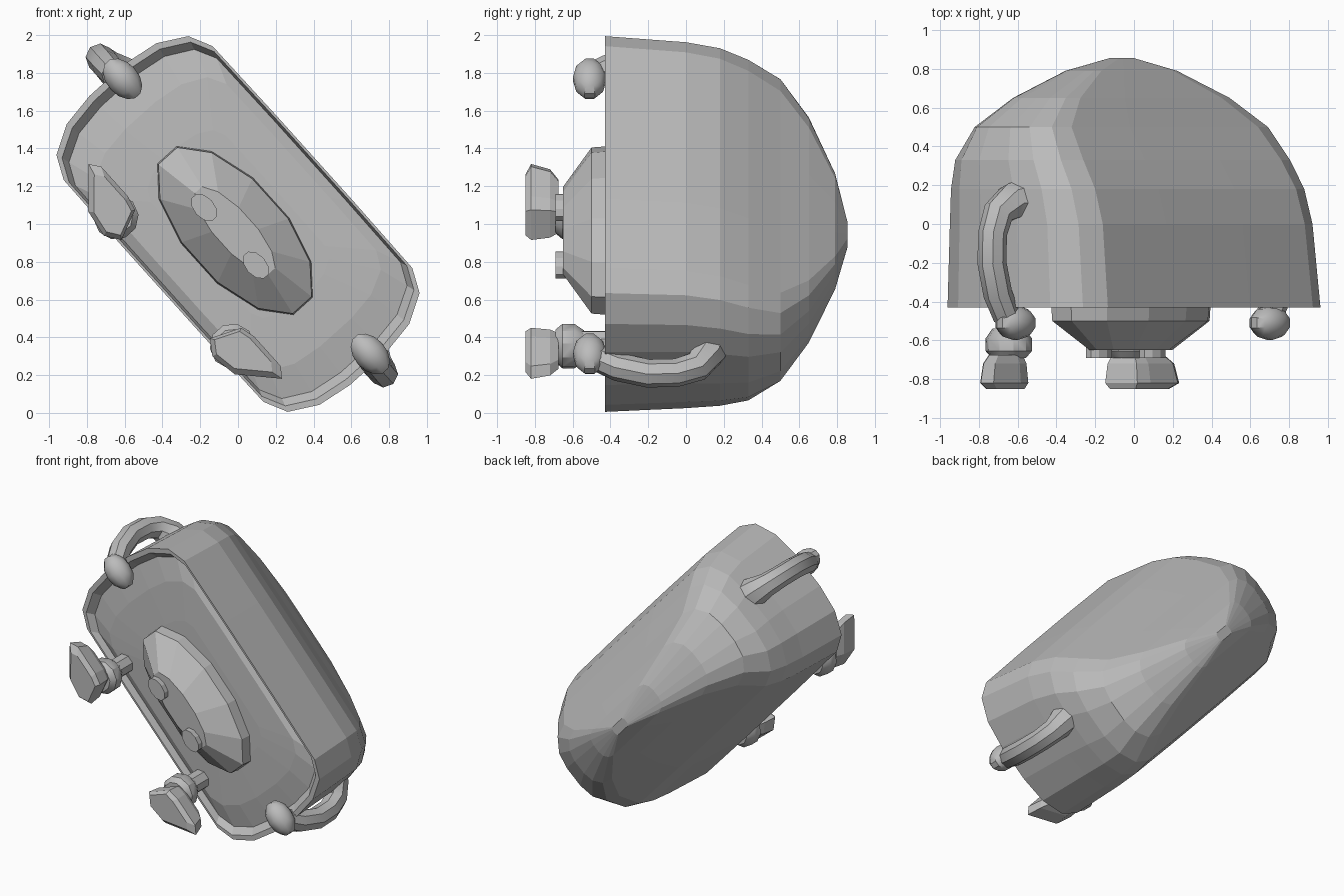
import bpy, bmesh, math
from mathutils import Matrix, Vector

cube = bpy.data.objects.get("Cube")
if cube:
    bpy.data.objects.remove(cube, do_unlink=True)

grey = bpy.data.materials.new("plain grey")
grey.use_nodes = True
GREY = (0.5, 0.5, 0.5, 1)
grey.diffuse_color = GREY
grey.node_tree.nodes["Principled BSDF"].inputs["Base Color"].default_value = GREY

# Upright local frame (x wide, z up), leaned over about the depth axis
TILT = Matrix.Translation((0, 0, 1)) @ Matrix.Rotation(math.radians(48), 4, 'Y')


def finish(bm, name, smooth=False):
    bmesh.ops.recalc_face_normals(bm, faces=bm.faces)
    mesh = bpy.data.meshes.new(name)
    bm.to_mesh(mesh)
    bm.free()
    mesh.transform(TILT)
    mesh.materials.append(grey)
    obj = bpy.data.objects.new(name, mesh)
    bpy.context.collection.objects.link(obj)
    if smooth:
        bpy.ops.object.select_all(action='DESELECT')
        obj.select_set(True)
        bpy.context.view_layer.objects.active = obj
        bpy.ops.object.shade_smooth_by_angle(angle=math.radians(35))
    return obj


def loft(name, rings, smooth=False):
    """Skin a list of equal-length point rings and cap both ends."""
    bm = bmesh.new()
    loops = [[bm.verts.new(p) for p in ring] for ring in rings]
    n = len(loops[0])
    for a, b in zip(loops, loops[1:]):
        for i in range(n):
            j = (i + 1) % n
            bm.faces.new((a[i], a[j], b[j], b[i]))
    bm.faces.new(loops[0])
    bm.faces.new(loops[-1])
    return finish(bm, name, smooth)


def oval(cx, cz, y, a, b, n=12):
    angles = [math.tau * (i + 0.5) / n for i in range(n)]
    return [(cx + a * math.cos(t), y, cz + b * math.sin(t)) for t in angles]


def tube(name, path, radii, n=8):
    """Round limb along a path lying near the horizontal local plane."""
    pts = [Vector(p) for p in path]
    rings = []
    for i, (p, r) in enumerate(zip(pts, radii)):
        d = (pts[min(i + 1, len(pts) - 1)] - pts[max(i - 1, 0)]).normalized()
        side = d.cross(Vector((0, 0, 1))).normalized()
        up = side.cross(d)
        rings.append([p + r * (math.cos(k * math.tau / n) * side
                               + math.sin(k * math.tau / n) * up) for k in range(n)])
    return loft(name, rings, True)


# Body: rounded rectangle tapering back to a low point, with a bulging front panel
quarter = [(1.03, 0.13), (1.0, 0.32), (0.915, 0.47), (0.79, 0.53), (0.3, 0.535)]
outline = (quarter + [(-x, z) for x, z in reversed(quarter)]
           + [(-x, -z) for x, z in quarter] + [(x, -z) for x, z in reversed(quarter)])
# depth, width scale, height scale, sideways shift, height shift
sections = [(-0.42, 0.5, 0.5, 0, 0), (-0.41, 0.75, 0.85, 0, 0), (-0.38, 0.92, 0.95, 0, 0),
            (-0.43, 0.965, 0.975, 0, 0), (-0.43, 1, 1, 0, 0), (0.0, 0.985, 0.95, -0.005, -0.015),
            (0.18, 0.98, 0.89, -0.01, -0.035), (0.33, 0.965, 0.78, -0.015, -0.065),
            (0.5, 0.91, 0.57, -0.02, -0.07), (0.65, 0.69, 0.39, -0.02, -0.07),
            (0.79, 0.35, 0.21, -0.015, -0.075), (0.855, 0.07, 0.06, 0, -0.085)]
loft("body", [[(x * sx + dx, y, z * sz + dz) for x, z in outline]
              for y, sx, sz, dx, dz in sections])

# Muzzle: faceted oval stepping forward to a narrow flat face
loft("muzzle", [oval(0.015, -0.035, y, a, b) for y, a, b in
                [(-0.38, 0.56, 0.27), (-0.5, 0.55, 0.26), (-0.65, 0.3, 0.1)]])

# Paired parts
foot_outline = [(0.35, -0.515), (0.42, -0.355), (0.5, -0.335), (0.71, -0.335),
                (0.765, -0.375), (0.58, -0.545), (0.43, -0.57)]
for side, s in (("left", 1), ("right", -1)):
    loft(side + "_nostril", [oval(0.02 + s * 0.205, -0.075, y, 0.085, 0.055, 10)
                             for y in (-0.62, -0.69)])

    # Foot: flared sole in front, narrowing towards the ankle
    def foot_ring(y, k):
        return [(s * (0.46 + (x - 0.46) * k), y,
                 -0.45 + (z + 0.45) * k) for x, z in foot_outline]
    loft(side + "_foot", [foot_ring(-0.85, 0.8), foot_ring(-0.82, 1),
                          foot_ring(-0.72, 0.9), foot_ring(-0.675, 0.7)])
    loft(side + "_cuff", [oval(s * 0.46, -0.455, y, r, r, 10) for y, r in
                          [(-0.69, 0.09), (-0.655, 0.12), (-0.59, 0.12), (-0.54, 0.085)]], True)
    loft(side + "_leg", [oval(s * 0.46, -0.435, y, 0.07, 0.07, 8)
                         for y in (-0.6, -0.37)], True)

    # Arm bending forward from the end of the body, with a rounded hand
    arm = [(0.9, 0.11, 0.07), (1.0, 0.11, 0.065), (1.08, 0.06, 0.05), (1.12, -0.05, 0.045),
           (1.125, -0.2, 0.045), (1.08, -0.36, 0.045), (1.01, -0.48, 0.045)]
    tube(side + "_arm", [(s * x - 0.02, y, z) for x, y, z in arm],
         [0.13, 0.1, 0.08, 0.075, 0.075, 0.075, 0.07])
    bm = bmesh.new()
    bmesh.ops.create_uvsphere(bm, u_segments=10, v_segments=7, radius=1,
                              matrix=Matrix.Translation((s * 0.98, -0.51, 0.06))
                              @ Matrix.Diagonal((0.13, 0.09, 0.085, 1)))
    finish(bm, side + "_hand", True)
